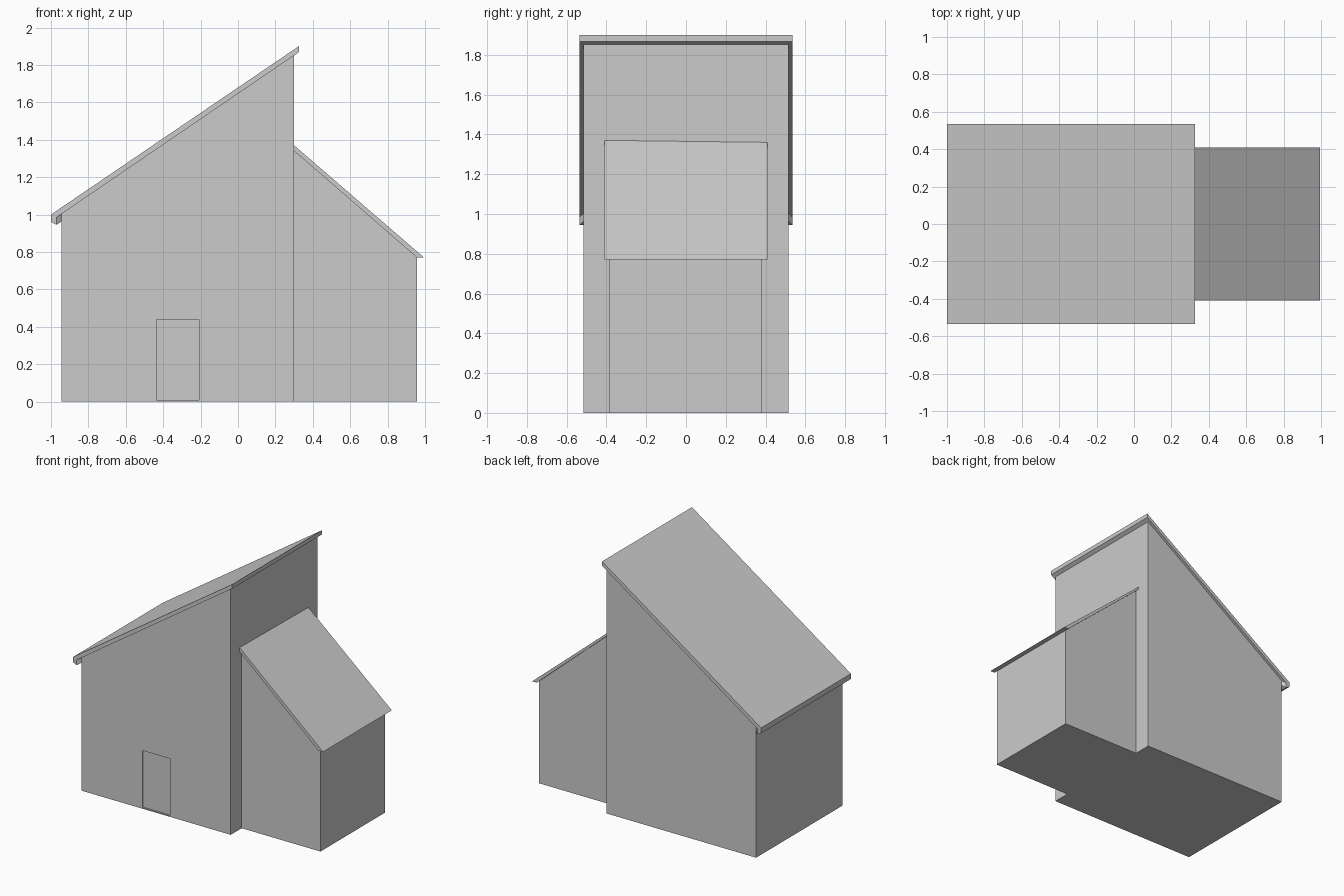
import bpy, bmesh
from mathutils import Vector

if "Cube" in bpy.data.objects:
    bpy.data.objects.remove(bpy.data.objects["Cube"])


def finish(bm, name):
    bmesh.ops.recalc_face_normals(bm, faces=bm.faces)
    mesh = bpy.data.meshes.new(name)
    bm.to_mesh(mesh)
    bm.free()
    obj = bpy.data.objects.new(name, mesh)
    bpy.context.collection.objects.link(obj)
    return obj


def prism(name, profile, y0, y1):
    """Extrude an (x, z) outline along y."""
    bm = bmesh.new()
    face = bm.faces.new([bm.verts.new((x, y0, z)) for x, z in profile])
    new = bmesh.ops.extrude_face_region(bm, geom=[face])["geom"]
    verts = [g for g in new if isinstance(g, bmesh.types.BMVert)]
    bmesh.ops.translate(bm, vec=(0, y1 - y0, 0), verts=verts)
    return finish(bm, name)


def frame(name, outline, wall_y, border=0.015, depth=0.015):
    """Raised window frame around an (x, z) outline."""
    bm = bmesh.new()
    pane = bm.faces.new([bm.verts.new((x, wall_y, z)) for x, z in outline])
    ring = bmesh.ops.inset_region(bm, faces=[pane], thickness=border,
                                  use_even_offset=True)["faces"]
    bmesh.ops.delete(bm, geom=[pane], context="FACES_ONLY")
    new = bmesh.ops.extrude_face_region(bm, geom=ring)["geom"]
    verts = [g for g in new if isinstance(g, bmesh.types.BMVert)]
    bmesh.ops.translate(bm, vec=(0, -depth, 0), verts=verts)
    return finish(bm, name)


def rect(x0, x1, z0, z1):
    return [(x0, z0), (x1, z0), (x1, z1), (x0, z1)]


# Main house body with a recessed door
MAIN_Y, ANNEX_Y = -0.515, -0.385
body = prism("main_walls", [(-0.945, 0), (0.30, 0), (0.30, 1.855), (-0.945, 1.005)],
             MAIN_Y, 0.515)
cutter = prism("door_cutter", rect(-0.437, -0.208, 0.008, 0.438), -0.6, MAIN_Y + 0.01)
cutter.hide_render = True
cutter.hide_set(True)
mod = body.modifiers.new("door_recess", "BOOLEAN")
mod.object = cutter
mod.operation = "DIFFERENCE"
mod.solver = "EXACT"

# Main roof slab with eaves fascia
prism("main_roof", [(-1.0, 1.0), (-1.0, 0.96), (-0.97, 0.945), (-0.97, 0.985),
                    (0.325, 1.868), (0.325, 1.90)], -0.535, 0.535)

# Soffit behind the fascia, mitred back to the wall corners
bm = bmesh.new()
for x, half, low, high in ((-0.97, 0.535, 0.945, 0.985), (-0.945, 0.515, 0.962, 1.002)):
    for y in (-half, half):
        for z in (low, high):
            bm.verts.new((x, y, z))
bmesh.ops.convex_hull(bm, input=bm.verts)
finish(bm, "eaves_soffit")

# Side annex and its thin roof
prism("annex_walls", [(0.30, 0), (0.957, 0), (0.957, 0.77), (0.30, 1.34)], ANNEX_Y, 0.38)
roof = prism("annex_roof", [(0.30, 1.34), (0.957, 0.77), (0.995, 0.77), (0.30, 1.37)],
             -0.41, 0.41)
# the back top corner sags slightly
for v in roof.data.vertices:
    if v.co.y > 0 and v.co.z > 1.36:
        v.co.z -= 0.01

# Window frames
windows = {
    "upper_left_window": rect(-0.86, -0.52, 0.672, 0.92),
    "upper_right_window": rect(-0.155, 0.245, 0.652, 0.94),
    "lower_left_window": rect(-0.91, -0.47, 0.245, 0.487),
    "lower_right_window": rect(-0.165, 0.263, 0.254, 0.477),
    "tall_gable_window": [(-0.075, 1.08), (0.096, 1.08), (0.096, 1.578), (-0.075, 1.488)],
}
for name, outline in windows.items():
    frame(name, outline, MAIN_Y)
frame("annex_window", rect(0.44, 0.82, 0.358, 0.572), ANNEX_Y)
